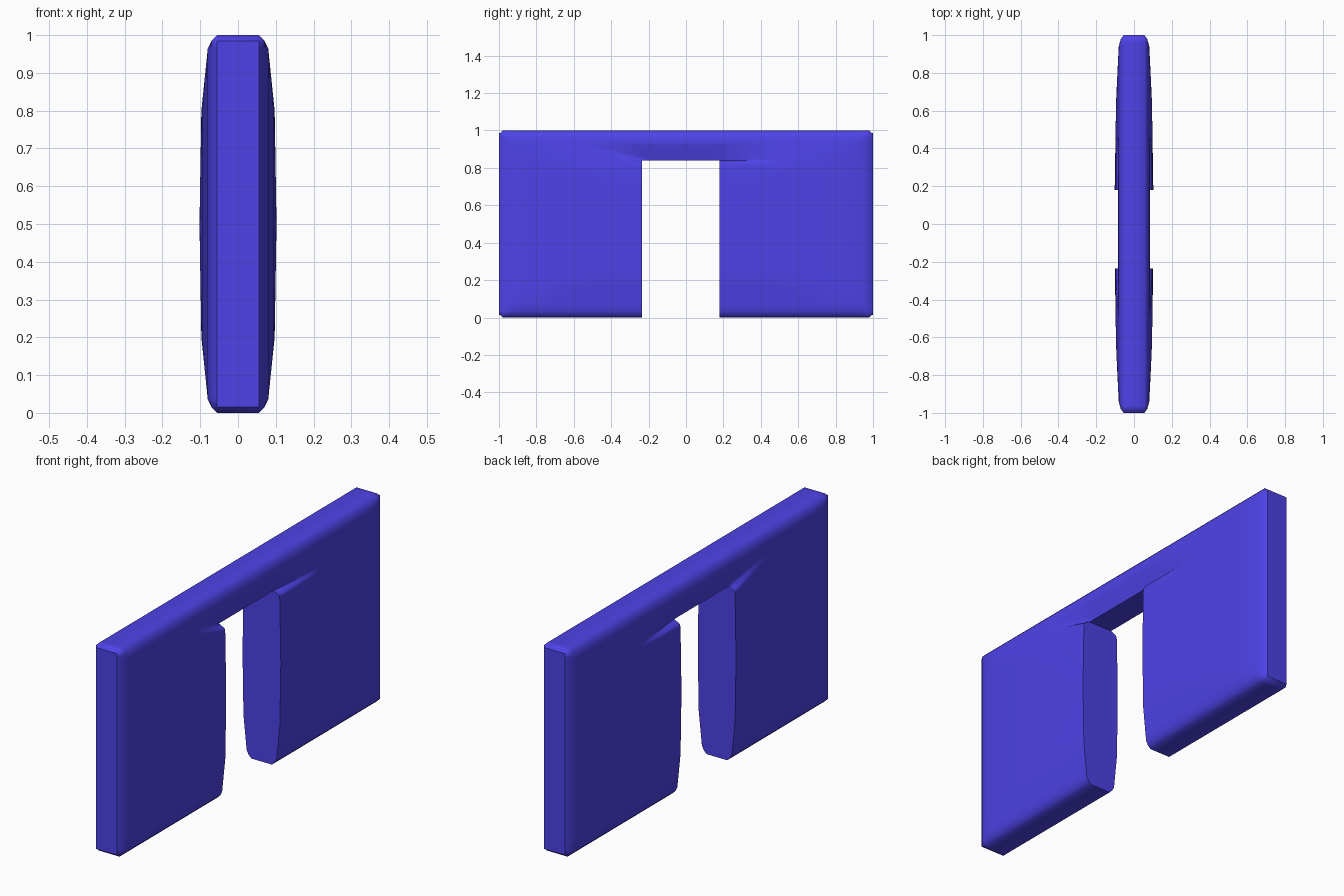
import bpy
import bmesh
import math

cube = bpy.data.objects.get("Cube")
if cube:
    bpy.data.objects.remove(cube)

# Opening limits in y and its top
GAP_BACK, GAP_FRONT, GAP_TOP = 0.18, -0.235, 0.84


def clamp(v):
    return max(0.0, min(1.0, v))


def profile(d, points):
    """Half thickness at distance d from an edge, read along a short profile."""
    for (a, ha), (b, hb) in zip(points, points[1:]):
        if d <= b:
            return ha + (hb - ha) * (d - a) / (b - a)
    return points[-1][1]


END = [(0, .055), (.02, .07), (.06, .081), (.35, .095), (.8, .102)]
RIM = [(0, .055), (.015, .07), (.035, .08), (.2, .097), (.5, .102)]


def half_thickness(y, z):
    h = min(profile(1 - abs(y), END), profile(min(z, 1 - z), RIM))
    # Lintel is pinched along its lower edge, fading into the posts
    away = max(y - GAP_BACK, GAP_FRONT - y, 0) / 0.3
    fade = 1 - clamp(away)
    crease = GAP_TOP - 0.015 + (0.085 * clamp(away) if y < 0 else 0)
    pinch = 0.03 * fade * clamp((0.93 - z) / 0.09)
    return h - pinch * clamp((z - crease) / 0.015)


def spaced(stops):
    """Grid lines: each stop is (start, end, divisions)."""
    lines = []
    for a, b, n in stops:
        lines += [a + (b - a) * i / n for i in range(n)]
    return lines + [stops[-1][1]]


rows_y = spaced([(-1, -.98, 1), (-.98, -.94, 2), (-.94, -.56, 5), (-.56, GAP_FRONT, 14),
                 (GAP_FRONT, GAP_BACK, 12), (GAP_BACK, .5, 14), (.5, .94, 5),
                 (.94, .98, 2), (.98, 1, 1)])
rows_z = spaced([(0, .015, 1), (.015, .035, 1), (.035, .2, 4), (.2, .8, 10),
                 (.8, GAP_TOP, 6), (GAP_TOP, .93, 10), (.93, .965, 2),
                 (.965, .985, 1), (.985, 1, 1)])

# Flat arch outline, filled with quads
bm = bmesh.new()
verts = {}


def point(i, k):
    if (i, k) not in verts:
        verts[i, k] = bm.verts.new((0, rows_y[i], rows_z[k]))
    return verts[i, k]


for i in range(len(rows_y) - 1):
    for k in range(len(rows_z) - 1):
        y = (rows_y[i] + rows_y[i + 1]) / 2
        z = (rows_z[k] + rows_z[k + 1]) / 2
        if GAP_FRONT < y < GAP_BACK and z < GAP_TOP:
            continue
        bm.faces.new([point(i, k), point(i + 1, k),
                      point(i + 1, k + 1), point(i, k + 1)])

# Thicken into a cushioned slab, both sides alike
front = list(bm.verts)
extruded = bmesh.ops.extrude_face_region(bm, geom=list(bm.faces), use_keep_orig=True)
back = [g for g in extruded["geom"] if isinstance(g, bmesh.types.BMVert)]
for side, group in ((1, front), (-1, back)):
    for v in group:
        v.co.x = side * half_thickness(v.co.y, v.co.z)

# Soften the four outer corners of the outline
for v in bm.verts:
    if abs(v.co.y) > 0.999 and (v.co.z < 0.001 or v.co.z > 0.999):
        v.co.y -= math.copysign(0.012, v.co.y)
        v.co.z += 0.01 if v.co.z < 0.5 else -0.01
bmesh.ops.recalc_face_normals(bm, faces=list(bm.faces))

mesh = bpy.data.meshes.new("arch_slab")
bm.to_mesh(mesh)
bm.free()
arch = bpy.data.objects.new("arch_slab", mesh)
bpy.context.collection.objects.link(arch)

# Single violet blue finish
colour = (0.075, 0.055, 0.8, 1)
mat = bpy.data.materials.new("violet_blue")
mat.use_nodes = True
mat.diffuse_color = colour
mat.node_tree.nodes["Principled BSDF"].inputs["Base Color"].default_value = colour
mesh.materials.append(mat)

bpy.ops.object.select_all(action="DESELECT")
arch.select_set(True)
bpy.context.view_layer.objects.active = arch
bpy.ops.object.shade_smooth_by_angle(angle=math.radians(50))
